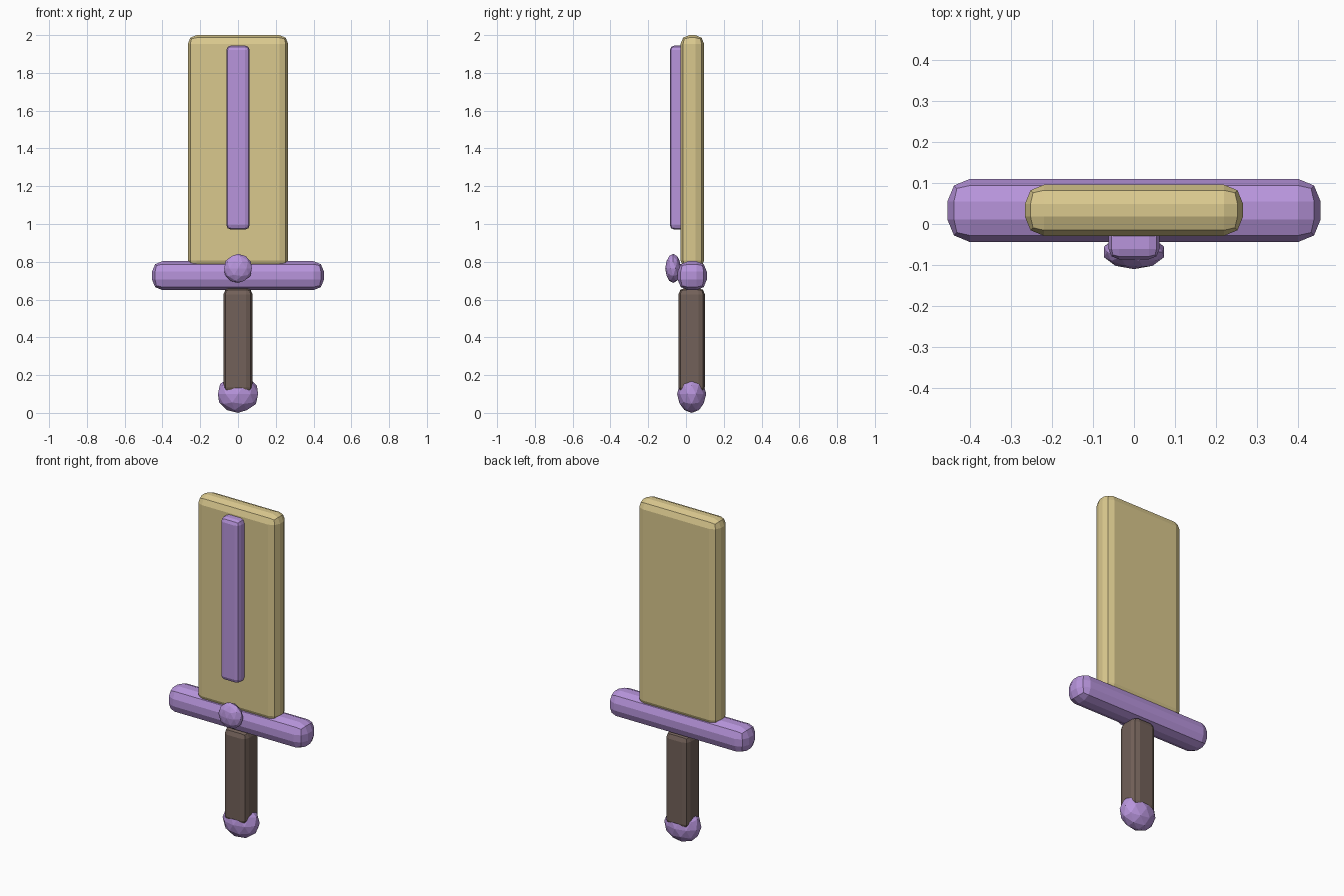
import bpy

if "Cube" in bpy.data.objects:
    bpy.data.objects.remove(bpy.data.objects["Cube"])


def material(name, rgb):
    m = bpy.data.materials.new(name)
    m.diffuse_color = (*rgb, 1)
    m.use_nodes = True
    m.node_tree.nodes["Principled BSDF"].inputs["Base Color"].default_value = m.diffuse_color
    return m


GOLD = material("pale_gold", (0.70, 0.58, 0.27))
PURPLE = material("purple", (0.48, 0.30, 0.72))
BROWN = material("brown", (0.17, 0.12, 0.10))


def finish(ob, name, mat):
    ob.name = name
    ob.data.materials.append(mat)
    return ob


def rounded_box(name, mat, lo, hi, bevel):
    """Box between two corners with two-step rounded edges."""
    center = [(a + b) / 2 for a, b in zip(lo, hi)]
    bpy.ops.mesh.primitive_cube_add(size=1, location=center)
    ob = finish(bpy.context.object, name, mat)
    ob.scale = [b - a for a, b in zip(lo, hi)]
    bpy.ops.object.transform_apply(location=False, rotation=False, scale=True)
    mod = ob.modifiers.new("rounding", 'BEVEL')
    mod.width = bevel
    mod.segments = 2
    return ob


def faceted_ball(name, mat, center, radii):
    """Low-poly squashed ball."""
    bpy.ops.mesh.primitive_ico_sphere_add(subdivisions=2, radius=1, location=center)
    ob = finish(bpy.context.object, name, mat)
    ob.scale = radii
    bpy.ops.object.transform_apply(location=False, rotation=False, scale=True)
    return ob


# Blade and its raised centre strip
rounded_box("blade", GOLD, (-0.266, -0.029, 0.76), (0.266, 0.096, 2.0), 0.047)
rounded_box("blade_ridge", PURPLE, (-0.062, -0.086, 0.97), (0.062, 0.01, 1.945), 0.025)

# Hilt
rounded_box("guard", PURPLE, (-0.455, -0.044, 0.65), (0.455, 0.11, 0.803), 0.055)
rounded_box("grip", BROWN, (-0.077, -0.04, 0.10), (0.077, 0.10, 0.662), 0.035)
faceted_ball("pommel", PURPLE, (0, 0.03, 0.10), (0.112, 0.077, 0.10))
faceted_ball("guard_gem", PURPLE, (0, -0.068, 0.765), (0.077, 0.042, 0.077))
